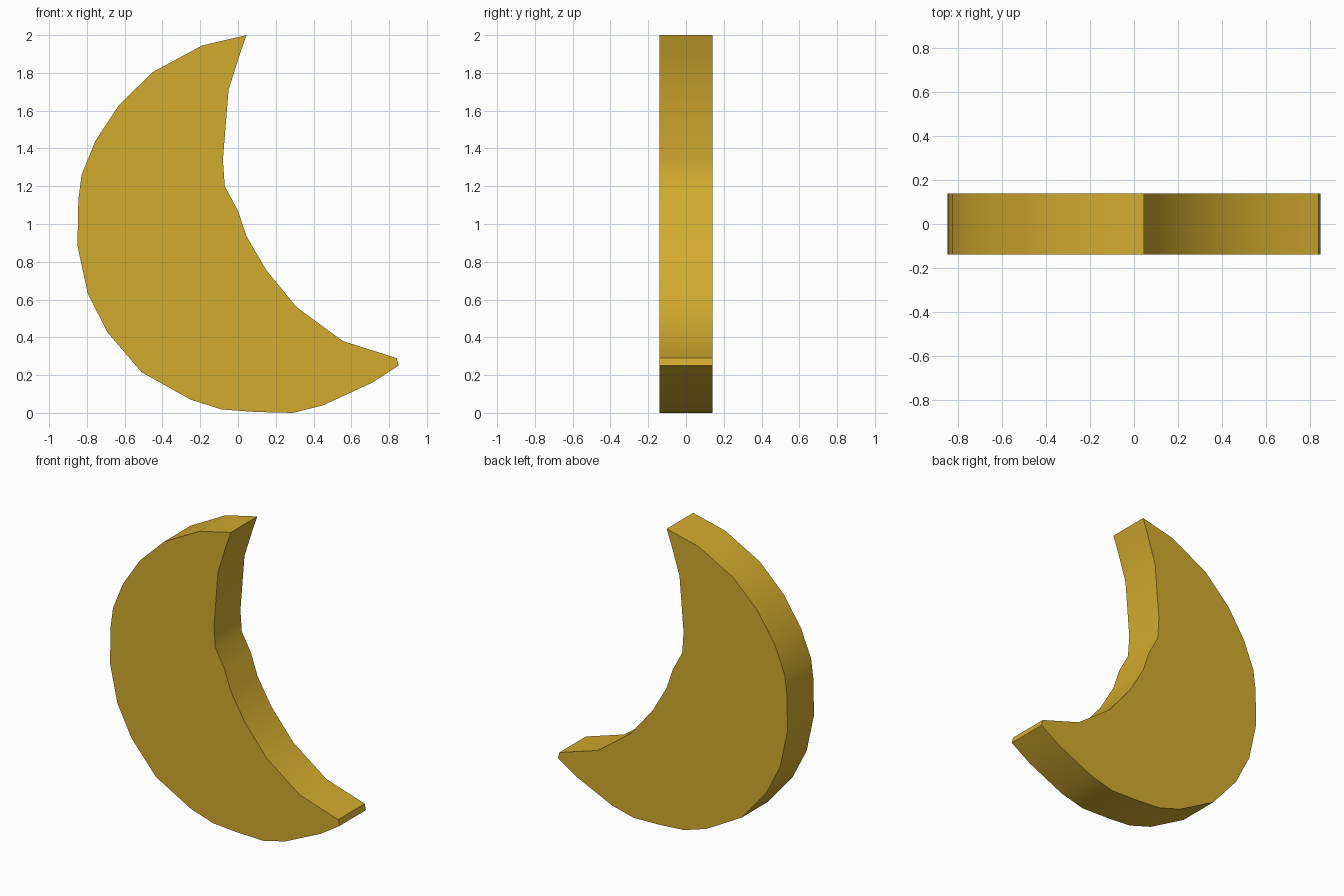
import bpy, bmesh, math

if "Cube" in bpy.data.objects:
    bpy.data.objects.remove(bpy.data.objects["Cube"])

HALF_DEPTH = 0.14

# Crescent silhouette (x, z), counter-clockwise seen from the front
outer = [(0.045, 2.0), (-0.19, 1.945), (-0.45, 1.805), (-0.63, 1.63), (-0.755, 1.44),
         (-0.828, 1.26), (-0.845, 1.13), (-0.85, 0.885), (-0.795, 0.63), (-0.69, 0.425),
         (-0.51, 0.215), (-0.25, 0.07), (-0.085, 0.018), (0.09, 0.005), (0.29, 0.0),
         (0.45, 0.04), (0.71, 0.16), (0.85, 0.25)]
inner = [(0.84, 0.29), (0.555, 0.38), (0.31, 0.56), (0.15, 0.755), (0.045, 0.935),
         (0.0, 1.07), (-0.07, 1.2), (-0.08, 1.34), (-0.05, 1.71), (0.01, 1.9)]

gold = bpy.data.materials.new("gold")
gold.diffuse_color = (0.65, 0.41, 0.028, 1)
gold.use_nodes = True
gold.node_tree.nodes["Principled BSDF"].inputs["Base Color"].default_value = gold.diffuse_color

# Crescent moon: profile extruded front to back
bm = bmesh.new()
front = bm.faces.new([bm.verts.new((x, -HALF_DEPTH, z)) for x, z in outer + inner])
ext = bmesh.ops.extrude_face_region(bm, geom=[front], use_keep_orig=True)
moved = [g for g in ext["geom"] if isinstance(g, bmesh.types.BMVert)]
bmesh.ops.translate(bm, verts=moved, vec=(0, 2 * HALF_DEPTH, 0))
bmesh.ops.recalc_face_normals(bm, faces=bm.faces[:])
mesh = bpy.data.meshes.new("crescent_moon")
bm.to_mesh(mesh)
bm.free()
mesh.materials.append(gold)
moon = bpy.data.objects.new("crescent_moon", mesh)
bpy.context.collection.objects.link(moon)

# Smooth rim with crisp face edges
bpy.context.view_layer.objects.active = moon
moon.select_set(True)
bpy.ops.object.shade_smooth_by_angle(angle=math.radians(40))
